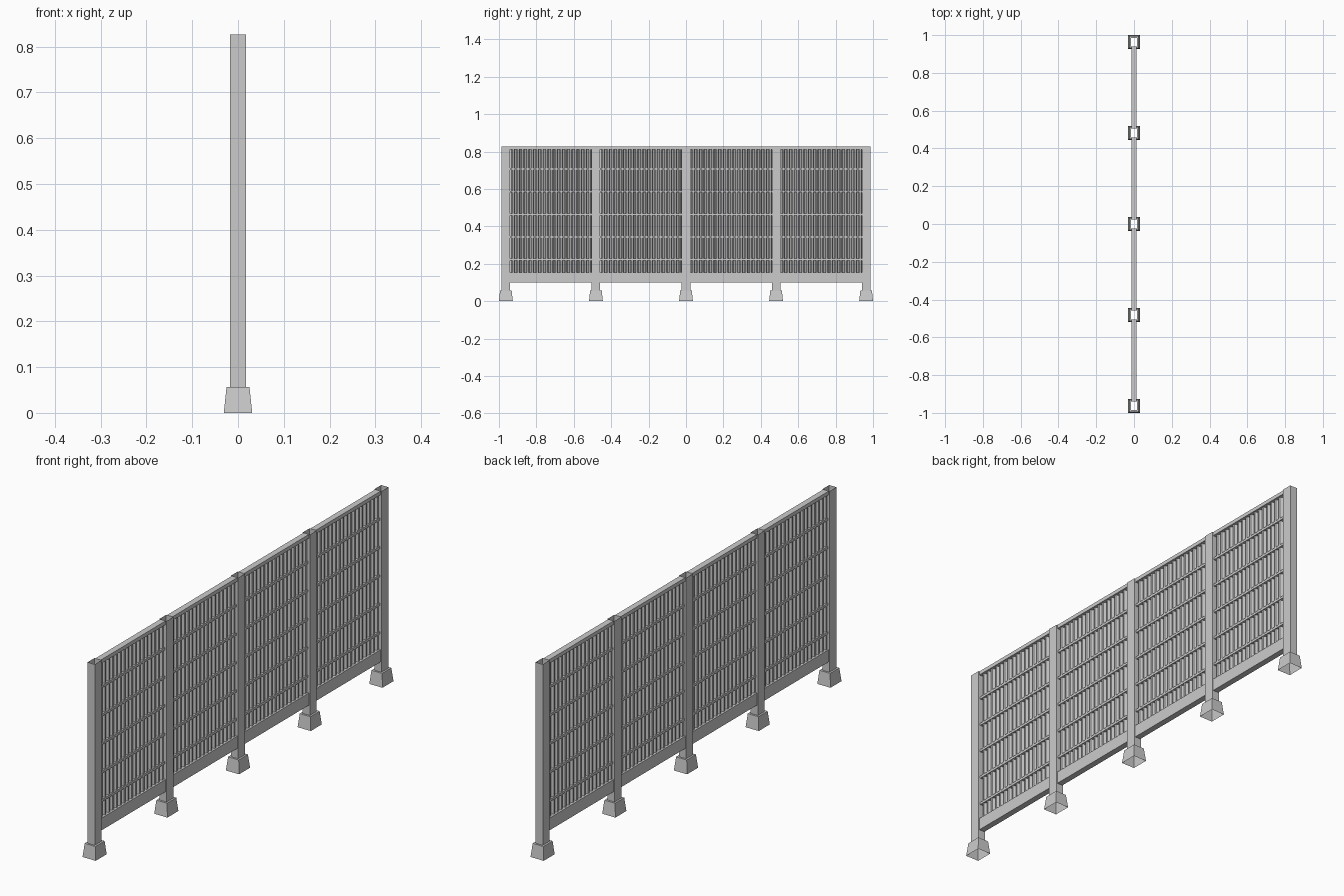
import bpy

if "Cube" in bpy.data.objects:
    bpy.data.objects.remove(bpy.data.objects["Cube"])

POSTS = [-0.963, -0.4815, 0.0, 0.4815, 0.963]
PX, PY = 0.017, 0.023      # post half sizes
TOP = 0.826


def make(name, verts, faces):
    me = bpy.data.meshes.new(name)
    me.from_pydata(verts, [], faces)
    ob = bpy.data.objects.new(name, me)
    bpy.context.collection.objects.link(ob)
    return ob


def box(name, hx, y0, y1, z0, z1):
    v = [(x, y, z) for z in (z0, z1)
         for x, y in ((-hx, y0), (hx, y0), (hx, y1), (-hx, y1))]
    f = [(3, 2, 1, 0), (4, 5, 6, 7)]
    f += [(i, (i + 1) % 4, 4 + (i + 1) % 4, 4 + i) for i in range(4)]
    return make(name, v, f)


def shell(name, cy, rings):
    """Open-ended rectangular shell through (half x, half y, z) rings."""
    v, f = [], []
    for hx, hy, z in rings:
        v += [(-hx, cy - hy, z), (hx, cy - hy, z), (hx, cy + hy, z), (-hx, cy + hy, z)]
    for r in range(len(rings) - 1):
        for i in range(4):
            j = (i + 1) % 4
            f.append((4 * r + i, 4 * r + j, 4 * r + 4 + j, 4 * r + 4 + i))
    return make(name, v, f)


def corrugated(name, y0, y1, z0, z1, ribs=17, depth=0.006):
    """Vertically ribbed sheet with a trapezoid wave."""
    pitch = (y1 - y0) / ribs
    pts = []
    for i in range(ribs):
        for t, s in ((0.0, -1), (0.3, -1), (0.5, 1), (0.8, 1)):
            pts.append((s * depth, y0 + (i + t) * pitch))
    pts.append((-depth, y1))
    n = len(pts)
    v = [(x, y, z) for z in (z0, z1) for x, y in pts]
    return make(name, v, [(i, i + 1, n + i + 1, n + i) for i in range(n - 1)])


# Hollow posts and flared feet
for y in POSTS:
    shell("post", y, [(PX, PY, 0.055), (PX, PY, TOP)])
    shell("foot", y, [(0.031, 0.037, 0.0), (0.025, 0.031, 0.057), (PX, PY, 0.057)])

# Bays between posts: rails, ribbed sheet and cross bars
for a, b in zip(POSTS, POSTS[1:]):
    y0, y1 = a + PY, b - PY
    box("bottom_rail", 0.013, y0, y1, 0.10, 0.152)
    box("top_rail", 0.013, y0, y1, 0.81, TOP)
    corrugated("ribbed_panel", y0, y1, 0.152, 0.81)
    for k in range(5):
        z = 0.222 + 0.121 * k
        box("cross_bar", 0.009, y0, y1, z - 0.005, z + 0.005)
